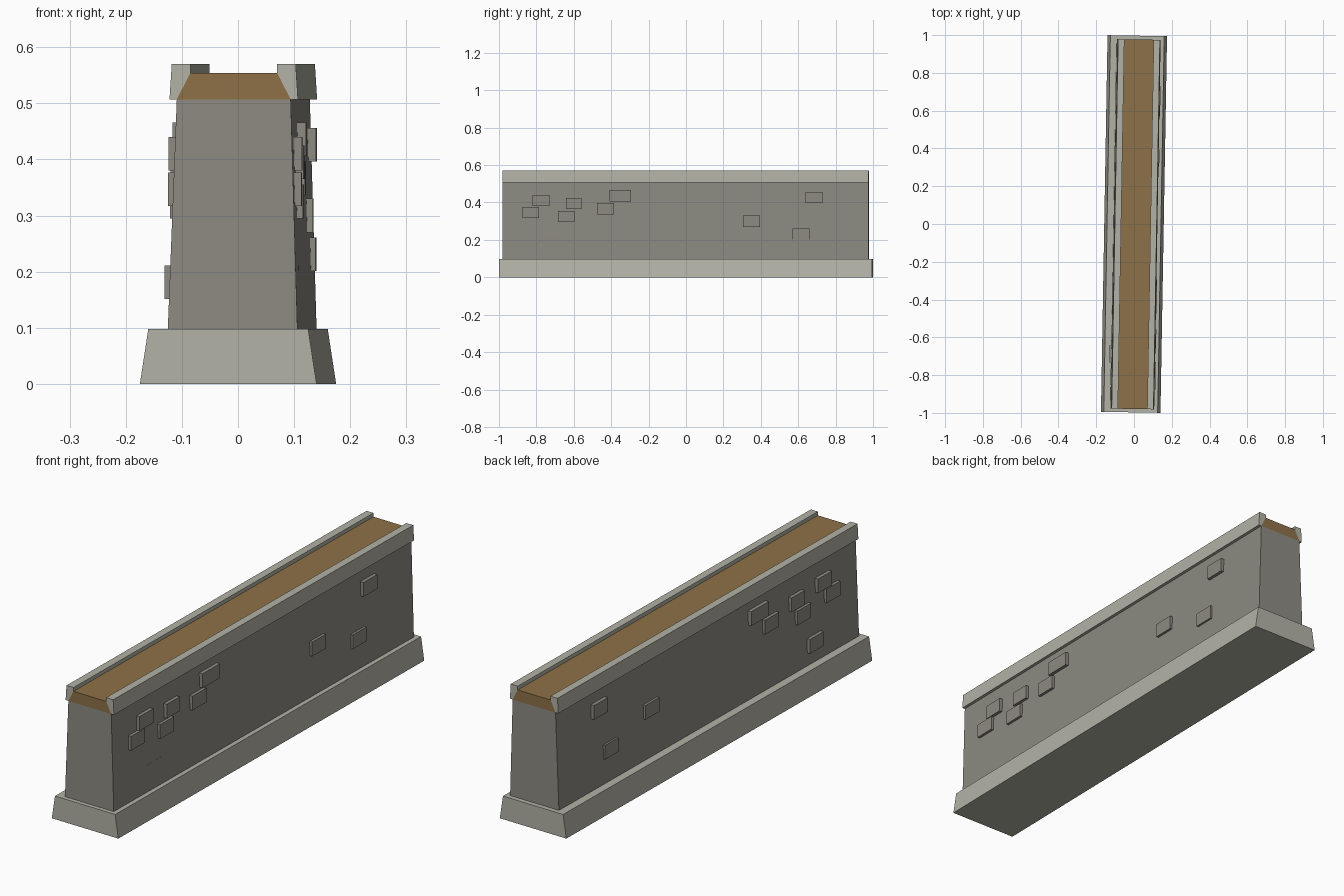
import bpy, math
from mathutils import Matrix

if "Cube" in bpy.data.objects:
    bpy.data.objects.remove(bpy.data.objects["Cube"])

YAW = Matrix.Rotation(math.radians(-1), 4, 'Z')
LOW, TOP = 0.0075, 0.0095      # the upper wall sits slightly off the footing centre


def material(name, r, g, b):
    m = bpy.data.materials.new(name)
    m.diffuse_color = (r, g, b, 1)
    m.use_nodes = True
    m.node_tree.nodes["Principled BSDF"].inputs["Base Color"].default_value = m.diffuse_color
    return m


earth = material("earth", 0.27, 0.165, 0.065)
stone = material("stone", 0.266, 0.258, 0.223)
trim = material("pale_stone", 0.45, 0.445, 0.385)


def make(name, verts, faces, mat):
    me = bpy.data.meshes.new(name)
    me.from_pydata(verts, [], faces)
    me.transform(YAW)
    me.update()
    me.materials.append(mat)
    ob = bpy.data.objects.new(name, me)
    bpy.context.collection.objects.link(ob)
    return ob


def prism(name, profile, y0, y1, mat):
    """Extrude a counter-clockwise (x, z) profile from y0 to y1."""
    n = len(profile)
    verts = [(x, y, z) for y in (y0, y1) for x, z in profile]
    faces = [tuple(range(n)), tuple(reversed(range(n, 2 * n)))]
    faces += [(i, i + n, (i + 1) % n + n, (i + 1) % n) for i in range(n)]
    return make(name, verts, faces, mat)


def trapezoid(c0, c1, w0, w1, z0, z1):
    return [(c0 - w0, z0), (c0 + w0, z0), (c1 + w1, z1), (c1 - w1, z1)]


Y0, Y1 = -0.979, 0.977

# Footing, battered wall and earth walkway
prism("footing", trapezoid(0, 0, 0.1575, 0.1425, 0, 0.098), -0.997, 0.997, trim)
prism("wall_body", trapezoid(LOW, TOP, 0.1155, 0.1015, 0.098, 0.507), Y0, Y1, stone)
prism("walkway", trapezoid(TOP, TOP, 0.1015, 0.0775, 0.507, 0.554), Y0, Y1, earth)

# Parapets along both edges
parapet = [(0.1015, 0.507), (0.1145, 0.507), (0.1105, 0.57),
           (0.0775, 0.57), (0.0775, 0.554)]
prism("parapet_right", [(TOP + x, z) for x, z in parapet], Y0, Y1, trim)
prism("parapet_left", [(TOP - x, z) for x, z in reversed(parapet)], Y0, Y1, trim)

# Projecting stones: centre y, centre z, width
stones = [(-0.83, 0.347, 0.09), (-0.775, 0.41, 0.09), (-0.64, 0.325, 0.09),
          (-0.60, 0.395, 0.085), (-0.43, 0.366, 0.09), (-0.352, 0.436, 0.115),
          (0.35, 0.30, 0.09), (0.615, 0.231, 0.09), (0.685, 0.426, 0.09),
          (-0.71, 0.181, 0.09)]
for side, label, outer, shift in ((1, "right", 0.128, 0.002), (-1, "left", 0.1097, 0.02)):
    for i, (y, z, w) in enumerate(stones):
        out = outer
        if i == 9:   # low stone: nearly flush on the right, proud on the left
            out = 0.12 if side > 0 else 0.118
        xa, xb = sorted((side * (out - 0.03), side * out))
        y += shift
        prism(f"stone_{label}_{i + 1}",
              [(xa, z - 0.03), (xb, z - 0.03), (xb, z + 0.03), (xa, z + 0.03)],
              y - w / 2, y + w / 2, stone)
